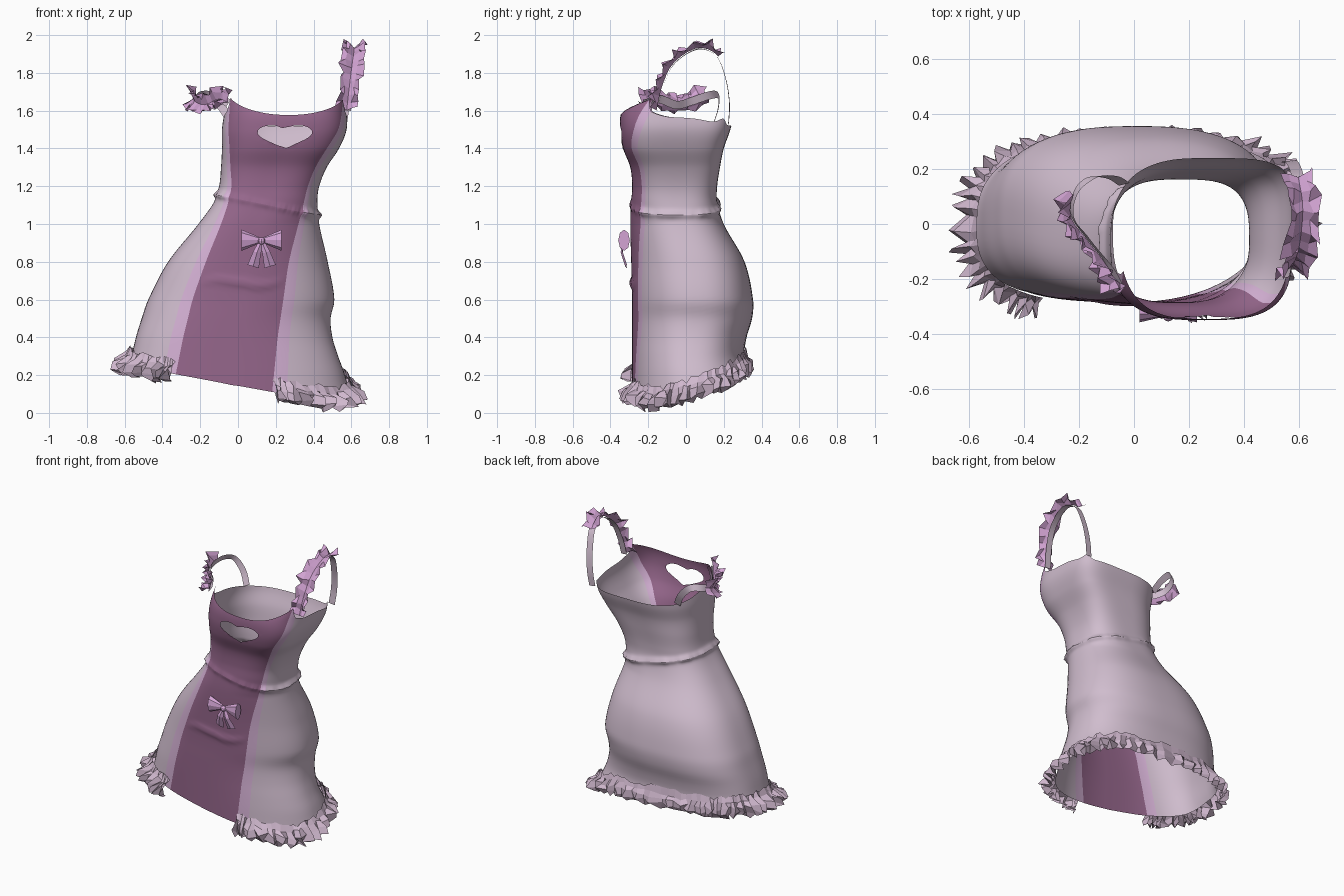
import bpy, bmesh, math, random
from mathutils import Vector as V

if "Cube" in bpy.data.objects:
    bpy.data.objects.remove(bpy.data.objects["Cube"])
random.seed(4)
PI = math.pi


def mat(name, rgb):
    m = bpy.data.materials.new(name)
    m.diffuse_color = [((c / 255 + 0.055) / 1.055) ** 2.4 for c in rgb] + [1]
    m.use_nodes = True
    m.node_tree.nodes["Principled BSDF"].inputs["Base Color"].default_value = m.diffuse_color
    return m


FABRIC = mat("mauve fabric", (208, 189, 206))
STRIP = mat("lilac strip", (214, 178, 214))
PANEL = mat("plum panel", (150, 103, 140))
RIBBON = mat("lilac ribbon", (211, 164, 212))
TRIM = mat("hem frill mauve", (208, 184, 206))

# Section table: z, left, right, front, back, panel left edge, panel right edge
T = [(0.0, -.61, .60, -.285, .35, -.36, .17), (.2, -.58, .565, -.285, .325, -.33, .19),
     (.3, -.56, .53, -.285, .305, -.31, .20), (.4, -.54, .50, -.285, .32, -.29, .21),
     (.5, -.51, .49, -.285, .35, -.265, .225), (.6, -.475, .51, -.285, .355, -.24, .24),
     (.8, -.37, .475, -.29, .31, -.17, .27), (1.0, -.21, .43, -.295, .20, -.09, .32),
     (1.12, -.125, .42, -.29, .165, -.05, .35), (1.2, -.10, .43, -.285, .165, -.035, .37),
     (1.3, -.09, .47, -.295, .18, -.04, .41), (1.4, -.085, .535, -.333, .20, -.045, .47),
     (1.5, -.085, .575, -.35, .235, -.05, .53), (1.6, -.07, .575, -.34, .255, -.045, .55),
     (1.7, -.05, .57, -.28, .255, -.035, .555)]


def interp(t, z):
    """Smooth curve through table rows whose first entry is the parameter."""
    i = max(0, min(len(t) - 2, sum(r[0] <= z for r in t) - 1))
    a, b = t[i], t[i + 1]
    p, q = t[max(i - 1, 0)], t[min(i + 2, len(t) - 1)]
    h = b[0] - a[0]
    u = max(0, min(1, (z - a[0]) / h))
    out = []
    for k in range(1, len(a)):
        ma = (b[k] - p[k]) / (b[0] - p[0]) * h
        mb = (q[k] - a[k]) / (q[0] - a[0]) * h
        out.append((2*u**3 - 3*u*u + 1) * a[k] + (u**3 - 2*u*u + u) * ma
                   + (3*u*u - 2*u**3) * b[k] + (u**3 - u*u) * mb)
    return out


def spow(v, e):
    return math.copysign(abs(v) ** e, v)


def square(c, d, z):
    """Squareness of the section per quadrant: rounder front right skirt, square bodice right."""
    k = max(0, min(1, (z - 1.0) / .4))
    if d < 0:
        return 2.1 + 1.2 * k if c > 0 else 2.9
    return 2.6 + (2.2 * k if c > 0 else 0)


def point(zone, s, z):
    """Point and outward direction on the dress; zones: panel, strip, body, strip."""
    L, R, F, B, pl, pr = interp(T, z)
    cx, cy, rx, ry = (L + R) / 2, (F + B) / 2, (R - L) / 2, (B - F) / 2

    def ang(x):
        u = max(-1, min(1, (x - cx) / rx))
        return -math.acos(spow(u, square(u, -1, z) / 2))
    al, ar = ang(pl), ang(pr)
    wl, wr = .16, .14 + .08 * max(0, min(1, (z - 1.2) / .2))
    lo, hi = [(al, ar), (ar, ar + wr), (ar + wr, al - wl + 2*PI), (al - wl + 2*PI, al + 2*PI)][zone]
    a = lo + (hi - lo) * s
    c, d = math.cos(a), math.sin(a)
    n = square(c, d, z)
    return V((cx + rx * spow(c, 2 / n), cy + ry * spow(d, 2 / n), z)), V((c, d, 0))


def hem_z(zone, s):
    p, _ = point(zone, s, .2)
    k = .24 + .12 * max(-1, min(1, p.x / .4))
    return .145 - .18 * p.x + k * max(0, p.y + .14)


def waist_z(zone, s):
    p, _ = point(zone, s, 1.12)
    return 1.10 - .2 * (p.x - .16)


def top_z(zone, s):
    if zone == 0:
        return 1.577 + .085 * abs(2 * s - 1.04) ** 1.4
    q = {1: s * .1, 2: .1 + .8 * s, 3: .9 + .1 * s}[zone]
    bump = .03 * math.exp(-((s - .27) / .05) ** 2) if zone == 2 else 0
    return 1.52 + .14 * abs(2 * q - 1) ** 2.8 + bump


COLS = [(0, i / 44) for i in range(44)] + [(1, i / 4) for i in range(4)] \
    + [(2, i / 64) for i in range(64)] + [(3, i / 4) for i in range(4)]


def make(name, verts, faces, mats, idx=None, smooth=False):
    me = bpy.data.meshes.new(name)
    me.from_pydata(verts, [], faces)
    for m in mats:
        me.materials.append(m)
    for i, f in enumerate(me.polygons):
        f.use_smooth = smooth
        f.material_index = idx[i] if idx else 0
    ob = bpy.data.objects.new(name, me)
    bpy.context.collection.objects.link(ob)
    return ob


def shell(name, low, high, rows, ease):
    verts, faces, idx, n = [], [], [], len(COLS)
    for j in range(rows + 1):
        for c, (zone, s) in enumerate(COLS):
            lo, hi, hem = low(zone, s), high(zone, s), hem_z(zone, s)
            z = hi - (hi - lo) * (1 - j / rows) ** ease
            p, o = point(zone, s, z)
            # gathered waist seam, creases on the panel, flared hem
            d = (.008 if zone == 0 else .02) * math.exp(-((z - waist_z(zone, s)) / .018) ** 2)
            d *= .8 + .2 * math.sin(c * .7) + .15 * math.sin(c * 1.9)
            if zone == 0:
                d += .013 * math.sin(PI * s) * math.exp(-((z - .69 - .015 * math.sin(7 * s)) / .017) ** 2)
            elif zone == 2:
                d += math.sin(PI * s) ** .5 * math.exp(-(z - hem) / .05) * .015
            verts.append(p + o * d)
    for j in range(rows):
        for c in range(n):
            k = (c + 1) % n
            faces.append((j*n + c, j*n + k, j*n + n + k, j*n + n + c))
            idx.append((1, 2, 0, 2)[COLS[c][0]])
    return make(name, verts, faces, [FABRIC, PANEL, STRIP], idx, True)


skirt = shell("skirt", hem_z, waist_z, 50, 1.4)
bodice = shell("bodice", waist_z, top_z, 44, 1)

# Heart-shaped opening in the bodice front
heart = []
for i in range(60):
    t = 2 * PI * i / 60
    hz = 13 * math.cos(t) - 5 * math.cos(2*t) - 2 * math.cos(3*t) - math.cos(4*t)
    heart.append((.248 + .145 * math.sin(t) ** 3, 1.388 + .135 * (hz + 17) / 29))
edges = list(zip(heart, heart[1:] + heart[:1]))


def inside(x, z):
    return sum((a[1] > z) != (b[1] > z) and x < a[0] + (z - a[1]) / (b[1] - a[1]) * (b[0] - a[0])
               for a, b in edges) % 2 == 1


def nearest(x, z):
    best = None
    for a, b in edges:
        e, p = V(b) - V(a), V((x, z))
        u = max(0, min(1, (p - V(a)).dot(e) / max(e.length_squared, 1e-12)))
        q = V(a) + e * u
        if best is None or (q - p).length < best[0]:
            best = ((q - p).length, q)
    return best[1]


bm = bmesh.new()
bm.from_mesh(bodice.data)
gone = [f for f in bm.faces if f.calc_center_median().y < -.1
        and inside(f.calc_center_median().x, f.calc_center_median().z)]
rim = {v for f in gone for v in f.verts if any(g not in gone for g in v.link_faces)}
bmesh.ops.delete(bm, geom=gone, context='FACES')
for v in rim:
    v.co.x, v.co.z = nearest(v.co.x, v.co.z)
bm.to_mesh(bodice.data)
bm.free()


def frill(name, samples, profile, jitter, material):
    """Crumpled pleats along samples (point, outward, across, size); profile of (across, out)."""
    verts, faces, n = [], [], len(profile)
    for i, (p, o, a, size) in enumerate(samples):
        t = (samples[min(i + 1, len(samples) - 1)][0] - samples[max(i - 1, 0)][0]).normalized()
        for k, (up, out) in enumerate(profile):
            fold = (1, .4)[i % 2] * random.uniform(.7, 1.15)
            loose = min(1, out * 20)
            q = p + o * (.006 + out * size * fold) + a * up * random.uniform(.75, 1.15)
            q += (t * random.uniform(-1, 1) + a * random.uniform(-.6, .6)) * jitter * loose
            q.z = max(q.z, 0)
            verts.append(q)
    for i in range(len(samples) - 1):
        for j in range(n - 1):
            k = i * n + j
            faces.append((k, k + n, k + n + 1, k + 1))
    make(name, verts, faces, [material])


# Hem frill: round the back from one panel edge to the other, softer behind
hem = []
for i in range(93):
    u = i / 92
    zone, s = (1, u / .06) if u < .06 else (3, (u - .94) / .06) if u > .94 else (2, (u - .06) / .88)
    p, o = point(zone, s, hem_z(zone, s))
    hem.append((p, o, V((0, 0, 1)), 1 - .6 * max(0, o.y) ** 2))
frill("hem_frill", hem, [(.08, .0), (.045, .03), (.015, .085), (-.025, .10), (-.05, .06)], .018, TRIM)


# Shoulder straps: band plus frill on the front half
def strap(side, path, centre, reach):
    t = [(i,) + p for i, p in enumerate(path)]
    end, c = len(path) - 1, V(centre)
    pts = [V(interp(t, end * i / 48)) for i in range(49)]
    verts, samples = [], []
    for i, p in enumerate(pts):
        tan = (pts[min(i + 1, 48)] - pts[max(i - 1, 0)]).normalized()
        o = p - c
        o = (o - tan * o.dot(tan)).normalized()
        a = tan.cross(o)
        verts += [p - a * .022, p + a * .022]
        samples.append((p, o, a, random.uniform(.7, 1.1)))
    make(side + "_strap", verts, [(2*i, 2*i + 1, 2*i + 3, 2*i + 2) for i in range(48)], [FABRIC], None, True)
    frill(side + "_strap_frill", samples[:reach:2],
          [(-.055, .055), (-.035, .035), (0, 0), (.035, .035), (.055, .06)], .02, RIBBON)


strap("raised", [(.575, -.15, 1.60), (.59, -.12, 1.73), (.605, -.06, 1.85), (.615, .06, 1.925),
                 (.60, .16, 1.89), (.585, .21, 1.77), (.57, .23, 1.64), (.555, .225, 1.53)],
      (.59, .06, 1.68), 30)
strap("fallen", [(-.05, -.23, 1.64), (-.10, -.14, 1.66), (-.17, -.05, 1.63), (-.225, .03, 1.65),
                 (-.21, .12, 1.68), (-.15, .17, 1.68), (-.08, .17, 1.61), (-.035, .145, 1.53)],
      (-.04, .04, 1.60), 28)

# Bow on the skirt panel: loops, tails and knot
BX, BY, BZ = .125, -.328, .91
for sx in (-1, 1):
    side = "left" if sx < 0 else "right"
    bpy.ops.mesh.primitive_cone_add(vertices=8, radius1=.056, radius2=.016, depth=.095,
                                    location=(BX + sx * .058, BY, BZ + .004),
                                    rotation=(0, -sx * PI / 2, 0))
    ob = bpy.context.object
    ob.name = side + "_bow_loop"
    ob.scale = (1, .55, 1)
    ob.data.materials.append(RIBBON)
    tail = []
    for x, w, y, z in ((0, .012, BY, BZ), (.024, .020, BY - .008, BZ - .06), (.045, .030, BY + .016, BZ - .135)):
        tail += [(BX + sx * (x - w), y, z - w * .3), (BX + sx * x, y - .01, z), (BX + sx * (x + w), y, z + w * .3)]
    make(side + "_bow_tail", tail, [(0, 1, 4, 3), (1, 2, 5, 4), (3, 4, 7, 6), (4, 5, 8, 7)], [RIBBON])
bpy.ops.mesh.primitive_uv_sphere_add(segments=8, ring_count=6, radius=.02, location=(BX, BY - .008, BZ))
bpy.context.object.name = "bow_knot"
bpy.context.object.data.materials.append(RIBBON)
